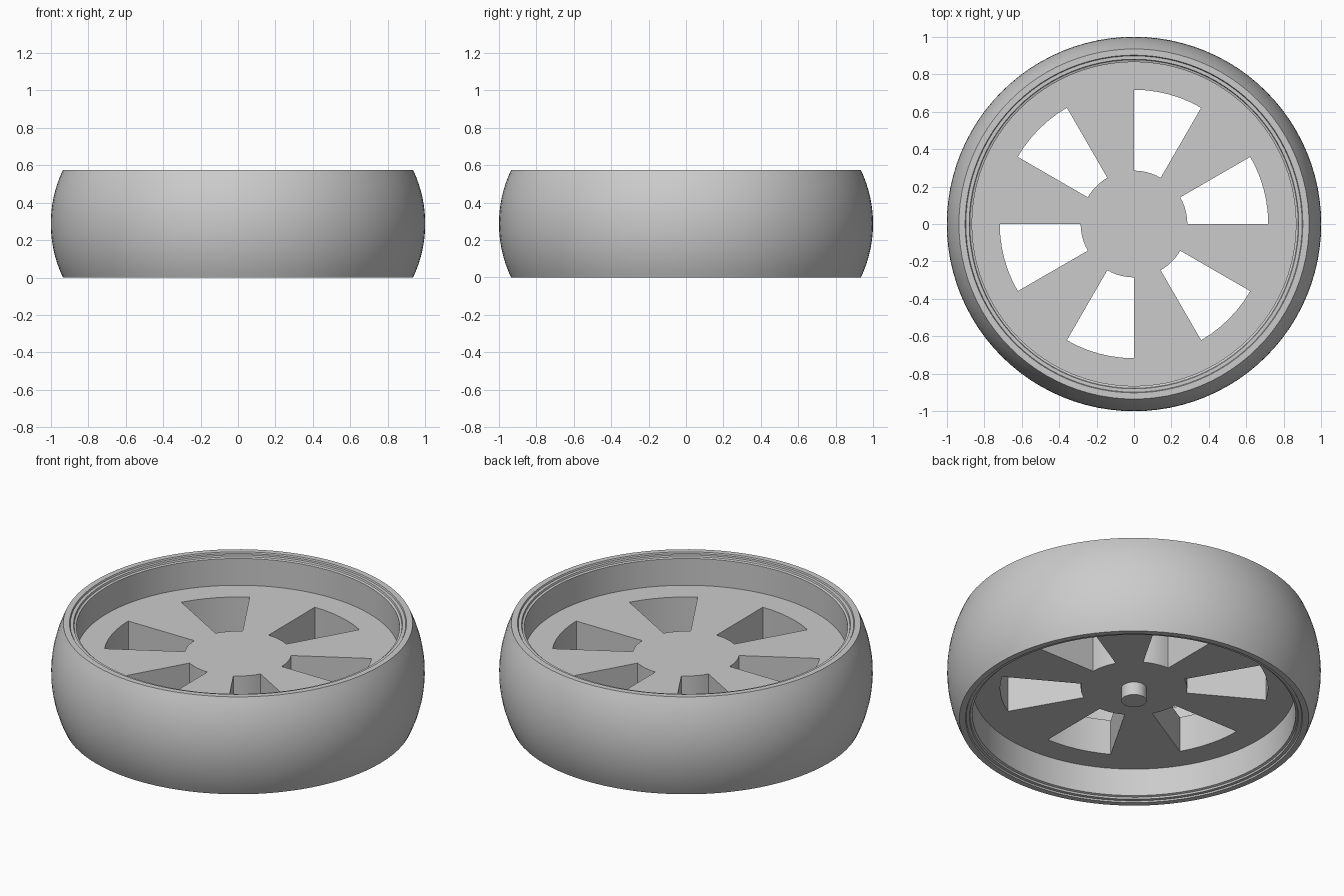
import bpy, bmesh
from math import sin, cos, pi, radians, sqrt

cube = bpy.data.objects.get("Cube")
if cube:
    bpy.data.objects.remove(cube, do_unlink=True)

HEIGHT = 0.575
MID = HEIGHT / 2

grey = bpy.data.materials.new("light grey")
grey.use_nodes = True
colour = (0.6, 0.6, 0.6, 1)
grey.diffuse_color = colour
grey.node_tree.nodes["Principled BSDF"].inputs["Base Color"].default_value = colour


def finish(name, bm, smooth=True):
    bmesh.ops.recalc_face_normals(bm, faces=bm.faces)
    mesh = bpy.data.meshes.new(name)
    bm.to_mesh(mesh)
    bm.free()
    mesh.materials.append(grey)
    obj = bpy.data.objects.new(name, mesh)
    bpy.context.collection.objects.link(obj)
    if smooth:
        bpy.ops.object.select_all(action='DESELECT')
        obj.select_set(True)
        bpy.context.view_layer.objects.active = obj
        bpy.ops.object.shade_smooth_by_angle(angle=radians(25))
    return obj


def lathe(name, profile, steps=96):
    """Turn a closed (radius, z) profile about the z axis."""
    bm = bmesh.new()
    rings = [[bm.verts.new((r * cos(2 * pi * i / steps), r * sin(2 * pi * i / steps), z))
              for r, z in profile] for i in range(steps)]
    n = len(profile)
    for i in range(steps):
        a, b = rings[i], rings[(i + 1) % steps]
        for j in range(n):
            k = (j + 1) % n
            bm.faces.new((a[j], b[j], b[k], a[k]))
    return finish(name, bm)


# Tyre: bulging tread arc, flat side walls
bulge = 0.065
arc_r = (MID ** 2 + bulge ** 2) / (2 * bulge)
tread = []
for i in range(17):
    dz = MID * (i / 8 - 1)
    tread.append((1 - arc_r + sqrt(arc_r ** 2 - dz ** 2), MID + dz))
lathe("tyre", tread + [(0.902, HEIGHT), (0.897, HEIGHT - 0.012),
                       (0.897, 0.012), (0.902, 0)])

# Rim: thin barrel with a stepped lip at each end
lip = [(0.898, 0.008), (0.880, 0.008), (0.877, 0.018), (0.865, 0.022)]
lathe("rim", lip + [(r, HEIGHT - z) for r, z in reversed(lip)])

# Wheel disc: six spokes left between six wedge windows
TOP, BOTTOM = 0.395, 0.185
RADII = (0.285, 0.717, 0.875)
STEPS = 72
bm = bmesh.new()
rings = [[bm.verts.new((r * cos(2 * pi * i / STEPS), r * sin(2 * pi * i / STEPS), TOP))
          for i in range(STEPS)] for r in RADII]
bm.faces.new(rings[0])
for i in range(STEPS):
    k = (i + 1) % STEPS
    for ring in range(2):
        in_window = ring == 0 and i % 12 < 6
        if not in_window:
            a, b = rings[ring], rings[ring + 1]
            bm.faces.new((a[i], b[i], b[k], a[k]))
extruded = bmesh.ops.extrude_face_region(bm, geom=bm.faces[:], use_keep_orig=True)
for v in extruded["geom"]:
    if isinstance(v, bmesh.types.BMVert):
        v.co.z = BOTTOM
finish("wheel_disc", bm)

# Axle stub under the hub
bm = bmesh.new()
bmesh.ops.create_cone(bm, cap_ends=True, segments=32, radius1=0.068, radius2=0.068, depth=0.1)
bmesh.ops.translate(bm, verts=bm.verts, vec=(0, 0, 0.158))
finish("axle_stub", bm)
